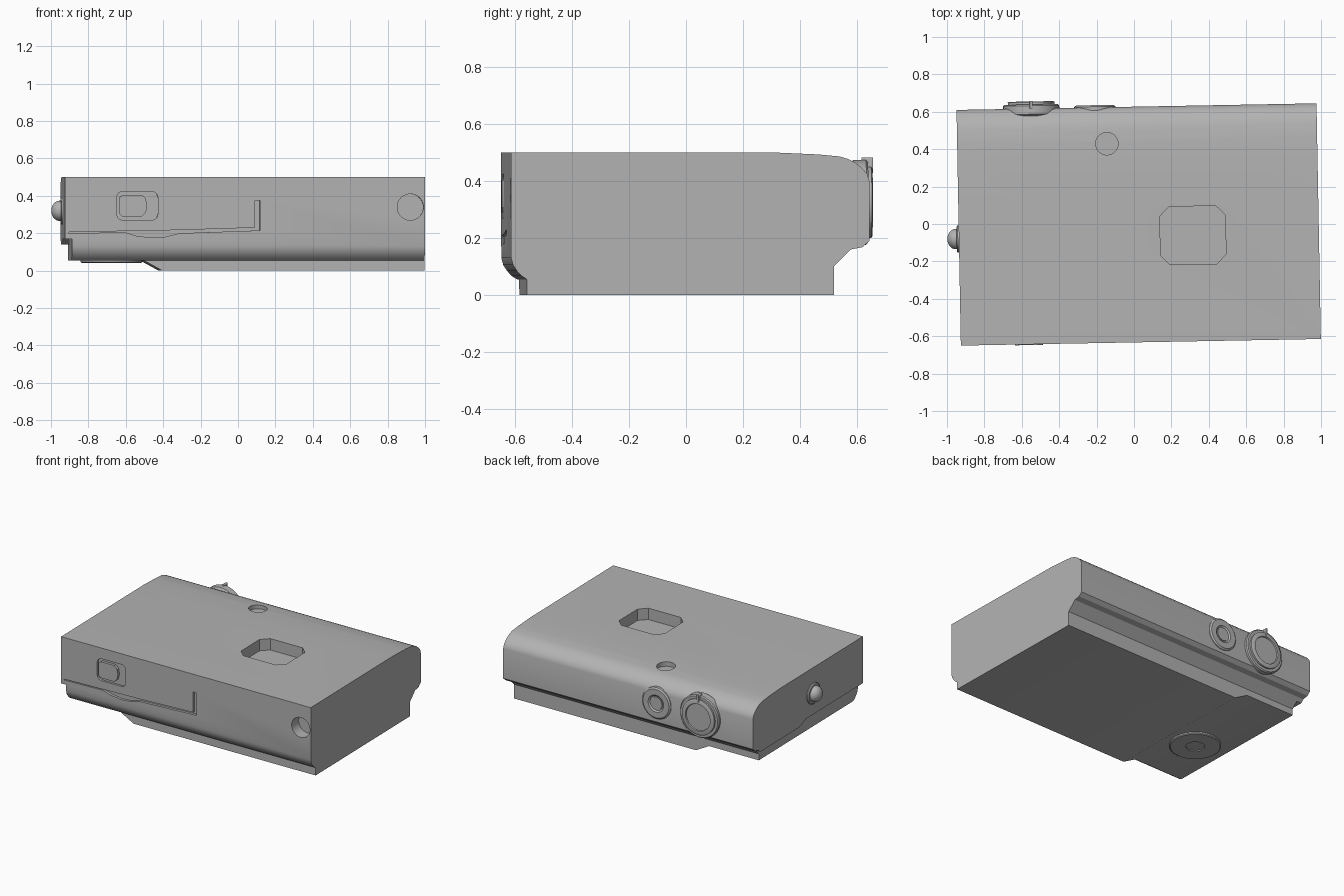
import bpy, bmesh, math
from mathutils import Matrix, Vector

if "Cube" in bpy.data.objects:
    bpy.data.objects.remove(bpy.data.objects["Cube"], do_unlink=True)

grey = bpy.data.materials.new("plain_grey")
grey.use_nodes = True
grey.diffuse_color = (0.45, 0.45, 0.45, 1)
grey.node_tree.nodes["Principled BSDF"].inputs["Base Color"].default_value = (0.45, 0.45, 0.45, 1)

parts = []


def finish(name, bm, keep=True):
    bmesh.ops.recalc_face_normals(bm, faces=bm.faces[:])
    mesh = bpy.data.meshes.new(name)
    bm.to_mesh(mesh)
    bm.free()
    mesh.materials.append(grey)
    obj = bpy.data.objects.new(name, mesh)
    bpy.context.collection.objects.link(obj)
    obj.hide_render = not keep
    if keep:
        parts.append(obj)
    return obj


def prism(name, pts, axis, a, b, keep=True):
    """Extrude a 2D outline along an axis from a to b."""
    place = {"x": lambda p, d: (d, p[0], p[1]),
             "y": lambda p, d: (p[0], d, p[1]),
             "z": lambda p, d: (p[0], p[1], d)}[axis]
    bm = bmesh.new()
    face = bm.faces.new([bm.verts.new(place(p, a)) for p in pts])
    new = bmesh.ops.extrude_face_region(bm, geom=[face])["geom"]
    shift = Vector(place((0, 0), b - a))
    bmesh.ops.translate(bm, vec=shift, verts=[v for v in new if isinstance(v, bmesh.types.BMVert)])
    return finish(name, bm, keep)


def lathe(name, profile, centre, direction, keep=True, sides=48):
    """Turn (radius, height) points about an axis through centre."""
    bm = bmesh.new()
    rings = []
    for r, h in profile:
        rings.append([bm.verts.new((r * math.cos(t), r * math.sin(t), h))
                      for t in (math.tau * i / sides for i in range(sides))])
    for lo, hi in zip(rings, rings[1:]):
        for i in range(sides):
            j = (i + 1) % sides
            bm.faces.new((lo[i], lo[j], hi[j], hi[i]))
    bm.faces.new(rings[0])
    bm.faces.new(rings[-1])
    turn = Vector(direction).to_track_quat('Z', 'Y').to_matrix().to_4x4()
    bm.transform(Matrix.Translation(centre) @ turn)
    return finish(name, bm, keep)


def rounded(cx, cy, w, h, r, steps=5):
    """Rectangle outline with rounded corners; one step gives chamfers."""
    pts = []
    for k, (sx, sy) in enumerate(((1, 1), (-1, 1), (-1, -1), (1, -1))):
        for i in range(steps + 1):
            t = math.pi / 2 * (k + i / steps)
            pts.append((cx + sx * (w / 2 - r) + r * math.cos(t),
                        cy + sy * (h / 2 - r) + r * math.sin(t)))
    return pts


# Main body: side profile run along the width
body = prism("body", [(-.63, .5), (-.63, .13), (-.623, .105), (-.61, .085), (-.595, .068),
                      (-.575, .055), (-.575, 0), (.505, 0), (.505, .1), (.565, .16),
                      (.605, .168), (.63, .19), (.63, .4), (.622, .425), (.605, .445),
                      (.58, .465), (.555, .478), (.525, .487), (.45, .494), (.315, .5)],
             "x", -.9625, .9625)

# Cuts in the body
cutters = [
    # raised base at one end, with a sloped step
    prism("base_step_cut", [(-1.1, -.1), (-.26, -.1), (-.54, .055), (-1.1, .055)], "y", -1, 1, False),
    # lower end inset under the upper shell
    prism("end_cut", [(-.8, -.1), (.8, -.1), (.8, .14), (.1, .14), (.02, .17), (-.8, .17)],
          "x", -1.1, -.925, False),
    # top pockets
    prism("window_cut", rounded(.289, -.063, .35, .31, .05, 1), "z", .42, .6, False),
    lathe("top_hole_cut", [(.06, 0), (.06, .1)], (-.162, .435, .465), (0, 0, 1), False),
    # front hole, latch pocket and lever groove
    lathe("front_hole_cut", [(.07, 0), (.07, .2)], (.885, -.55, .34), (0, -1, 0), False),
    prism("latch_cut", rounded(-.575, .347, .22, .155, .035), "y", -.7, -.615, False),
    prism("lever_cut", [(-.94, .2), (-.64, .205), (-.58, .186), (-.5, .176), (-.43, .18),
                        (-.35, .2), (.08, .215), (.08, .375), (.055, .375), (.055, .23),
                        (-.35, .217), (-.94, .206)], "y", -.7, -.612, False),
]
bpy.context.view_layer.objects.active = body
for cutter in cutters:
    mod = body.modifiers.new(cutter.name, "BOOLEAN")
    mod.operation, mod.solver, mod.object = "DIFFERENCE", "EXACT", cutter
    bpy.ops.object.modifier_apply(modifier=mod.name)
for cutter in cutters:
    bpy.data.objects.remove(cutter, do_unlink=True)

# Front latch button with a bowed end
prism("latch_button", [(-.655, .405), (-.672, .39), (-.672, .305), (-.655, .29), (-.55, .29),
                       (-.53, .31), (-.522, .347), (-.53, .385), (-.55, .405)],
      "y", -.634, -.6)

# Back dial: collar, dished disc and pointer tab
lathe("dial_collar", [(.07, -.08), (.15, -.03), (.15, .015), (.143, .022), (.1, .022)],
      (-.563, .63, .325), (0, 1, 0))
lathe("dial_disc", [(.125, 0), (.125, .034), (.118, .038), (.095, .038), (.092, .03)],
      (-.563, .63, .325), (0, 1, 0))
prism("dial_tab", rounded(-.563, .456, .016, .056, .005), "y", .63, .67)

# Back eyelet ring with a small centre
lathe("eyelet_ring", [(.11, -.02), (.11, .004), (.1, .012), (.06, .012), (.05, .004)],
      (-.223, .63, .325), (0, 1, 0))
lathe("eyelet_centre", [(.045, -.02), (.045, .009)], (-.223, .63, .325), (0, 1, 0))

# End push button: flange and dome
lathe("button_flange", [(.073, -.02), (.073, .006), (.066, .012)], (-.9625, -.06, .32), (-1, 0, 0))
dome = [(.054, -.01)] + [(.054 * math.cos(t), .018 + .044 * math.sin(t))
                         for t in (math.pi / 2 * i / 8 for i in range(8))] + [(.002, .062)]
lathe("button_dome", dome, (-.9625, -.06, .32), (-1, 0, 0))

# Round mount under the raised base
lathe("base_mount", [(.165, -.01), (.165, .009), (.158, .014), (.06, .014), (.058, .008)],
      (-.705, -.185, .055), (0, 0, -1))

# Slight turn of the whole model, and smooth curved faces
place = Matrix.Translation((.025, -.0025, 0)) @ Matrix.Rotation(math.radians(1.05), 4, "Z")
bpy.ops.object.select_all(action="DESELECT")
for obj in parts:
    obj.data.transform(place)
    obj.select_set(True)
bpy.context.view_layer.objects.active = body
bpy.ops.object.shade_smooth_by_angle(angle=math.radians(30))
